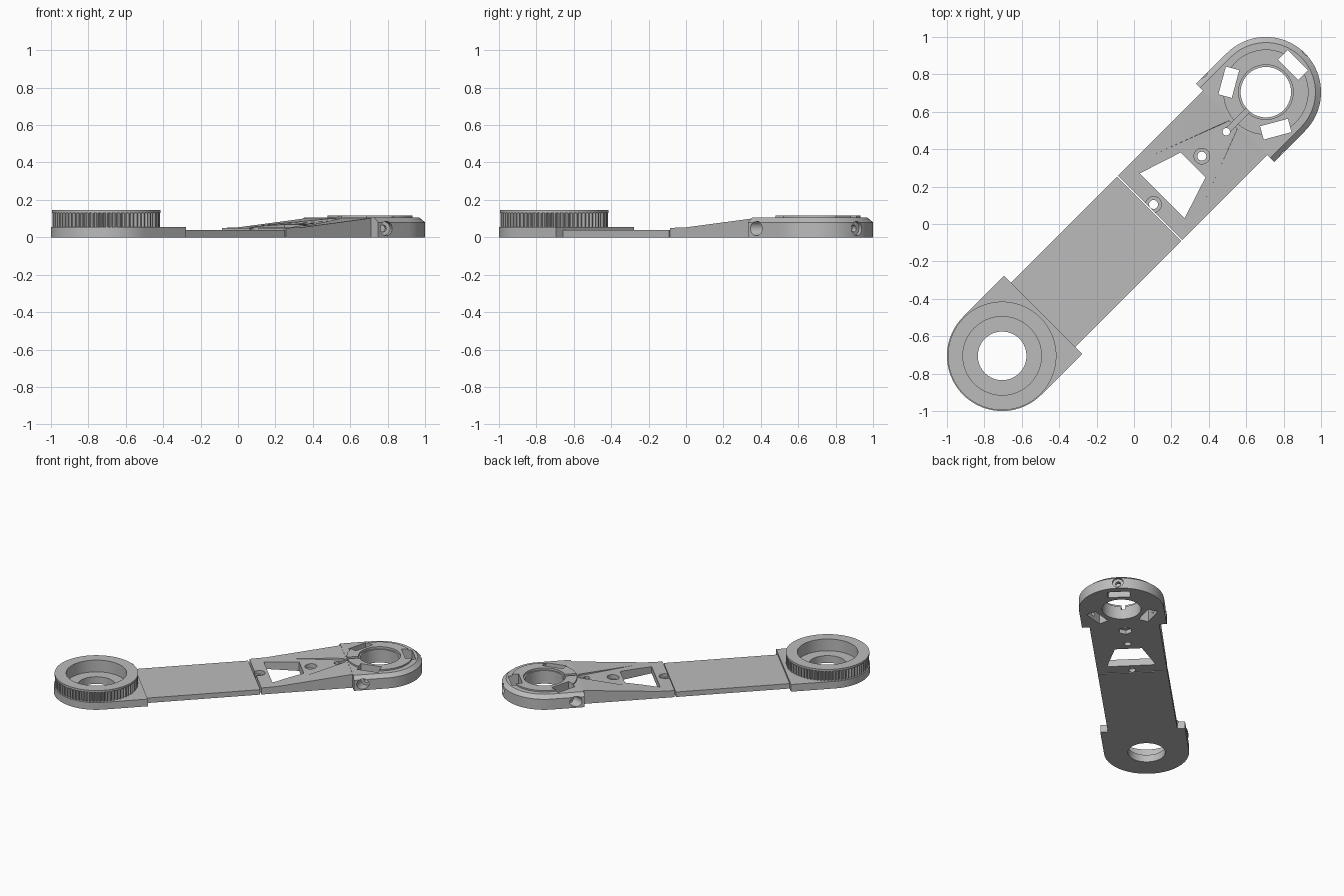
import bpy, bmesh, math
from mathutils import Matrix, Vector

old = bpy.data.objects.get("Cube")
if old:
    bpy.data.objects.remove(old, do_unlink=True)

grey = bpy.data.materials.new("plain grey")
grey.use_nodes = True
grey.diffuse_color = (0.5, 0.5, 0.5, 1)
grey.node_tree.nodes["Principled BSDF"].inputs["Base Color"].default_value = (0.5, 0.5, 0.5, 1)

TURN = Matrix.Rotation(math.radians(45), 4, "Z")   # the arm lies on the diagonal
END = 0.997                                        # distance of each ring centre
HALF = 0.242                                       # half width of the arm


def loft(name, rings, matrix=Matrix()):
    """Closed solid through rings of 3D points."""
    bm = bmesh.new()
    loops = [[bm.verts.new(p) for p in ring] for ring in rings]
    n = len(loops[0])
    for a, b in zip(loops, loops[1:]):
        for i in range(n):
            j = (i + 1) % n
            bm.faces.new((a[i], a[j], b[j], b[i]))
    bm.faces.new(loops[0][::-1])
    bm.faces.new(loops[-1])
    bmesh.ops.recalc_face_normals(bm, faces=bm.faces)
    bmesh.ops.transform(bm, matrix=TURN @ matrix, verts=bm.verts)
    mesh = bpy.data.meshes.new(name)
    bm.to_mesh(mesh)
    bm.free()
    mesh.materials.append(grey)
    obj = bpy.data.objects.new(name, mesh)
    bpy.context.collection.objects.link(obj)
    return obj


def at(outline, z):
    return [(x, y, z) for x, y in outline]


def prism(name, outline, z0, z1, matrix=Matrix()):
    return loft(name, [at(outline, z0), at(outline, z1)], matrix)


def circle(r, u=0, n=64):
    return [(u + r * math.cos(math.tau * i / n), r * math.sin(math.tau * i / n)) for i in range(n)]


def box(u0, u1, v):
    return [(u0, -v), (u1, -v), (u1, v), (u0, v)]


def tongue(r, centre, flat):
    """Half disc with straight sides running back to a flat end."""
    s = 1 if centre > flat else -1
    arc = [math.radians(-90 + 180 * i / 40) for i in range(41)]
    return ([(flat, -r)] + [(centre + s * r * math.cos(a), r * math.sin(a)) for a in arc] + [(flat, r)])


def boolean(obj, other, operation="DIFFERENCE"):
    mod = obj.modifiers.new(operation.lower(), "BOOLEAN")
    mod.operation, mod.solver, mod.object = operation, "EXACT", other
    bpy.context.view_layer.objects.active = obj
    bpy.ops.object.modifier_apply(modifier=mod.name)
    bpy.data.objects.remove(other, do_unlink=True)


def smooth(obj):
    bpy.ops.object.select_all(action="DESELECT")
    obj.select_set(True)
    bpy.context.view_layer.objects.active = obj
    bpy.ops.object.shade_smooth_by_angle(angle=math.radians(25))


# Round base with its central hole, and the thin flat plate
base = prism("round_base", tongue(0.295, -END, -0.687), 0, 0.055)
boolean(base, prism("cutter", circle(0.13, -END), -0.1, 0.2))
prism("flat_plate", box(-0.69, 0.114, HALF), 0, 0.038)

# Toothed ring: radius alternates between tip and root, with a plain rim on top
TEETH = 72
gear = []
for i in range(TEETH * 4):
    a = math.tau * i / (TEETH * 4)
    r = 0.287 if i % 4 < 2 else 0.27
    gear.append((-END + r * math.cos(a), r * math.sin(a)))
ring = prism("toothed_ring", gear, 0.05, 0.131)
boolean(ring, prism("cutter", circle(0.21, -END), 0, 0.2))
rim = prism("ring_rim", circle(0.29, -END, 96), 0.13, 0.145)
boolean(rim, prism("cutter", circle(0.21, -END), 0, 0.2))

# Sloping arm, from a side profile
side = [(0.122, 0), (0.85, 0), (0.85, 0.104), (0.78, 0.104), (0.24, 0.053), (0.122, 0.05)]
arm = loft("sloping_arm", [[(u, v, z) for u, z in side] for v in (-HALF, HALF)])

# Sunken wedge between the two ribs of the arm
wedge = [(0.2, 0.24, 0.0535), (0.2, -0.24, 0.0535), (0.75, -0.03, 0.088), (0.75, 0.03, 0.088)]
boolean(arm, loft("cutter", [wedge, [(u, v * 1.08, 0.2) for u, v, z in wedge]]))

# Rounded head with chamfered edge and raised disc
head = loft("head", [at(tongue(0.295, END, 0.765), 0), at(tongue(0.295, END, 0.765), 0.08),
                     at(tongue(0.265, END, 0.765), 0.105)])
boolean(head, prism("raised_disc", circle(0.228, END), 0.05, 0.116), "UNION")
boolean(arm, head, "UNION")
arm.name = "arm_and_head"

# Central hole, window, screw holes, nut pocket and wire channel
boolean(arm, prism("cutter", circle(0.135, END), -0.1, 0.2))
boolean(arm, prism("cutter", circle(0.146, END), 0.1, 0.2))
boolean(arm, prism("cutter", [(0.212, -0.17), (0.447, -0.094), (0.447, 0.094), (0.212, 0.17)], -0.1, 0.2))
for u, floor in ((0.148, 0.025), (0.513, 0.04)):
    boolean(arm, prism("cutter", circle(0.024, u, 24), -0.1, 0.2))
    boolean(arm, prism("cutter", circle(0.042, u, 32), floor, 0.2))
boolean(arm, prism("cutter", circle(0.02, 0.697, 24), -0.1, 0.2))
boolean(arm, prism("cutter", circle(0.048, 0.697, 6), -0.1, 0.03))
boolean(arm, prism("cutter", box(0.7, 0.88, 0.014), 0.075, 0.2))

# Three slots, each with a radial screw hole and a wide counterbore
for k in range(3):
    spin = Matrix.Translation((END, 0, 0)) @ Matrix.Rotation(math.tau * k / 3, 4, "Z")
    boolean(arm, prism("cutter", box(0.168, 0.242, 0.077), -0.1, 0.2, spin))
    lay = spin @ Matrix.Translation((0, 0, 0.047)) @ Matrix.Rotation(math.pi / 2, 4, "Y")
    boolean(arm, prism("cutter", circle(0.018, 0, 24), 0.2, 0.45, lay))
    boolean(arm, prism("cutter", circle(0.038, 0, 32), 0.272, 0.45, lay))

for obj in (base, ring, rim, arm):
    smooth(obj)
